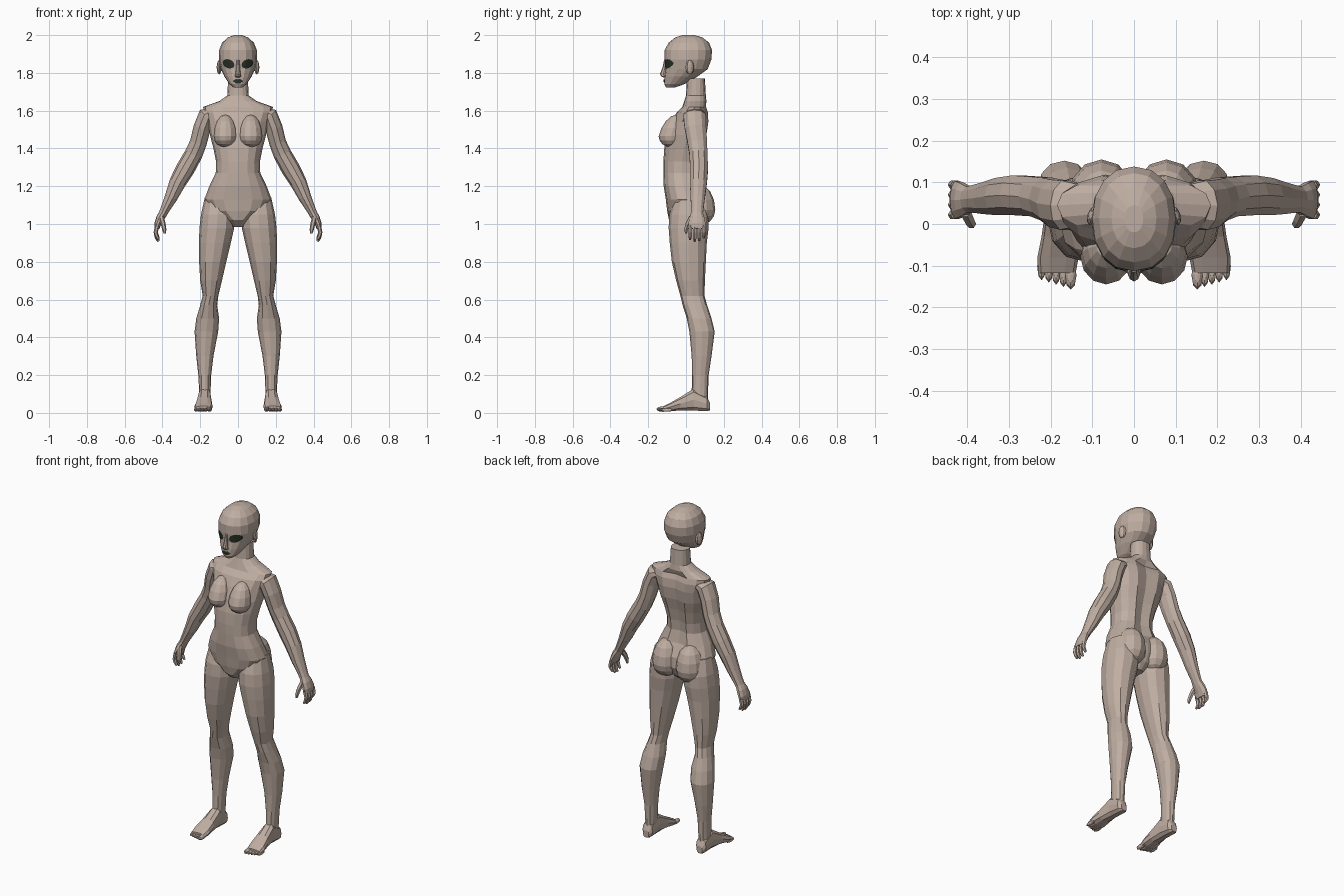
import bpy, bmesh
from math import sin, cos, pi, copysign
from mathutils import Vector, Matrix
from mathutils.bvhtree import BVHTree

if "Cube" in bpy.data.objects:
    bpy.data.objects.remove(bpy.data.objects["Cube"])


def material(name, color):
    mat = bpy.data.materials.new(name)
    mat.use_nodes = True
    mat.diffuse_color = (*color, 1)
    mat.node_tree.nodes["Principled BSDF"].inputs["Base Color"].default_value = (*color, 1)
    return mat


SKIN = material("beige skin", (0.52, 0.42, 0.36))
DARK = material("dark green", (0.02, 0.03, 0.02))


def finish(name, bm, mat=SKIN, mirror=False):
    bmesh.ops.recalc_face_normals(bm, faces=bm.faces)
    mesh = bpy.data.meshes.new(name)
    bm.to_mesh(mesh)
    bm.free()
    mesh.materials.append(mat)
    obj = bpy.data.objects.new(name, mesh)
    bpy.context.collection.objects.link(obj)
    if mirror:
        obj.modifiers.new("Mirror", "MIRROR").use_mirror_merge = False
    return obj


def skin_rings(bm, rings):
    """Join rings of points with quads and close both ends."""
    rows = [[bm.verts.new(p) for p in ring] for ring in rings]
    n = len(rows[0])
    for a, b in zip(rows, rows[1:]):
        for i in range(n):
            j = (i + 1) % n
            bm.faces.new((a[i], a[j], b[j], b[i]))
    bm.faces.new(rows[0])
    bm.faces.new(rows[-1])


def unit_ring(n, power=2.0):
    pts = []
    for i in range(n):
        c, s = cos(2 * pi * i / n), sin(2 * pi * i / n)
        pts.append((copysign(abs(c) ** (2 / power), c), copysign(abs(s) ** (2 / power), s)))
    return pts


def loft(sections, n, power=2.0, along_y=False):
    """Sections are (position, x min, x max, depth min, depth max)."""
    bm = bmesh.new()
    rings = []
    for t, x0, x1, d0, d1 in sections:
        ring = []
        for c, s in unit_ring(n, power):
            x = (x0 + x1) / 2 + c * (x1 - x0) / 2
            d = (d0 + d1) / 2 + s * (d1 - d0) / 2
            ring.append((x, t, d) if along_y else (x, d, t))
        rings.append(ring)
    skin_rings(bm, rings)
    return bm


def tube(bm, path, n):
    """Path points are (x, y, z, radius across, radius in y)."""
    pts = [Vector(p[:3]) for p in path]
    rings = []
    for i, p in enumerate(path):
        tangent = pts[min(i + 1, len(pts) - 1)] - pts[max(i - 1, 0)]
        side = tangent.cross(Vector((0, 1, 0))).normalized()
        depth = side.cross(tangent).normalized()
        rings.append([pts[i] + side * c * p[3] + depth * s * p[4] for c, s in unit_ring(n)])
    skin_rings(bm, rings)


def ball(bm, center, radius, u=10, v=7):
    mat = Matrix.Translation(center) @ Matrix.Diagonal((*radius, 1))
    return bmesh.ops.create_uvsphere(bm, u_segments=u, v_segments=v, radius=1, matrix=mat)["verts"]


def symmetric(sections):
    return [(z, -w, w, y0, y1) for z, w, y0, y1 in sections]


# Torso and neck, with a groove down the spine
torso = loft(symmetric([
    (.985, .03, -.05, .06), (1.02, .06, -.09, .1), (1.07, .15, -.1, .12), (1.13, .178, -.107, .115),
    (1.2, .152, -.118, .09), (1.27, .118, -.12, .075), (1.33, .116, -.12, .08),
    (1.4, .13, -.115, .095), (1.47, .148, -.1, .115), (1.54, .16, -.075, .125),
    (1.59, .18, -.05, .122), (1.62, .185, -.02, .11), (1.65, .1, -.01, .108),
    (1.68, .057, 0, .105), (1.77, .052, .005, .1)]), 16, 2.3)
for v in torso.verts:
    if abs(v.co.x) < .01 and v.co.y > .05 and 1.15 < v.co.z < 1.64:
        v.co.y -= .02
finish("torso", torso)

# Chest and seat
chest = bmesh.new()
for v in ball(chest, (.067, -.078, 1.465), (.062, .067, .06), 12, 8):
    up = v.co.z - 1.465
    if up > 0:
        v.co.z += up * .9
        v.co.y += up * .45
finish("chest", chest, mirror=True)

seat = bmesh.new()
for v in ball(seat, (.078, .065, 1.075), (.08, .09, .085), 12, 8):
    if v.co.z > 1.075:
        v.co.z += (v.co.z - 1.075) * .6
finish("seat", seat, mirror=True)

# Legs
finish("legs", loft([
    (1.14, .03, .176, -.06, .09), (1.05, .02, .196, -.088, .12), (.98, .02, .204, -.092, .12),
    (.9, .038, .207, -.086, .11), (.8, .062, .206, -.075, .105), (.7, .085, .2, -.052, .1),
    (.62, .104, .187, -.03, .098), (.57, .11, .2, -.018, .112), (.5, .1, .221, .004, .135),
    (.43, .105, .23, .018, .152), (.3, .13, .221, .03, .135), (.2, .142, .21, .033, .12),
    (.12, .145, .206, .03, .117), (.05, .148, .204, .03, .115)], 12, 2.2), mirror=True)

# Feet with toes
finish("feet", loft([
    (.126, .158, .196, .012, .055), (.11, .144, .21, .008, .09), (.04, .142, .212, .01, .13),
    (-.03, .137, .222, .012, .085), (-.08, .133, .232, .008, .056), (-.118, .14, .23, .008, .036)],
    10, 2.6, along_y=True), mirror=True)

toes = bmesh.new()
for i in range(5):
    size = .014 if i == 0 else .0105
    ball(toes, (.152 + .0175 * i, -.123 + .0055 * i, size + .006), (size, .034, size), 8, 6)
finish("toes", toes, mirror=True)

# Arms
arms = bmesh.new()
tube(arms, [
    (.12, .045, 1.59, .03, .05), (.165, .045, 1.572, .048, .062), (.19, .05, 1.51, .046, .06),
    (.21, .06, 1.43, .045, .054), (.235, .066, 1.37, .048, .05), (.28, .069, 1.29, .05, .05),
    (.32, .066, 1.22, .044, .047), (.355, .062, 1.14, .034, .04), (.385, .06, 1.08, .025, .034),
    (.4, .058, 1.05, .022, .033)], 10)
finish("arms", arms, mirror=True)

# Hands
hands = bmesh.new()
tube(hands, [(.395, .058, 1.06, .022, .032), (.412, .058, 1.03, .022, .042),
             (.425, .058, 1, .018, .048), (.43, .058, .975, .013, .044)], 10)
for i in range(4):
    y = .022 + .024 * i
    drop = (.01, 0, .003, .018)[i]
    tube(hands, [(.428, y, .99, .012, .012), (.436, y, .955, .011, .011),
                 (.43, y, .925 + drop, .01, .01), (.42, y, .908 + drop, .006, .006)], 6)
tube(hands, [(.405, .03, 1.035, .014, .016), (.396, .01, 1, .013, .014),
             (.39, 0, .97, .011, .011), (.388, 0, .95, .006, .006)], 6)
finish("hands", hands, mirror=True)

# Head
head = loft(symmetric([
    (1.722, .022, -.106, -.06), (1.74, .045, -.115, -.01), (1.78, .072, -.114, .06),
    (1.82, .09, -.11, .115), (1.87, .102, -.113, .134), (1.92, .1, -.113, .138),
    (1.96, .084, -.092, .122), (1.987, .054, -.058, .088), (2, .022, -.02, .045)]), 16, 2.2)
face = BVHTree.FromBMesh(head)
finish("head", head)

# Nose
finish("nose", loft(symmetric([
    (1.87, .008, -.116, -.1), (1.83, .01, -.124, -.1), (1.795, .014, -.138, -.1),
    (1.782, .017, -.132, -.1), (1.775, .01, -.118, -.1)]), 8))

# Ears
ears = bmesh.new()
ball(ears, (.1, .02, 1.83), (.012, .024, .038), 8, 6)
bmesh.ops.rotate(ears, verts=ears.verts, cent=(.1, .02, 1.83), matrix=Matrix.Rotation(.3, 3, "Z"))
finish("ears", ears, mirror=True)


def face_patch(name, cx, cz, outline, mirror):
    """Thin patch that follows the front of the head."""
    bm = bmesh.new()

    def place(x, z):
        hit = face.ray_cast(Vector((x, -1, z)), Vector((0, 1, 0)))[0]
        return bm.verts.new((x, hit.y - .004, z))

    mid = place(cx, cz)
    rows = [[place(cx + x * k, cz + z * k) for x, z in outline] for k in (.35, .7, 1)]
    n = len(outline)
    for i in range(n):
        j = (i + 1) % n
        bm.faces.new((mid, rows[0][i], rows[0][j]))
        for a, b in zip(rows, rows[1:]):
            bm.faces.new((a[i], b[i], b[j], a[j]))
    finish(name, bm, DARK, mirror)


# Eyes with an upswept outer corner, and lips
eye = [(.031 * c, .024 * s + .006 * c) for c, s in unit_ring(14)]
face_patch("eyes", .05, 1.848, eye, True)
lips = [(-.028, 0), (-.012, -.012), (.012, -.012), (.028, 0), (.01, .012), (0, .008), (-.01, .012)]
face_patch("lips", 0, 1.757, lips, False)
